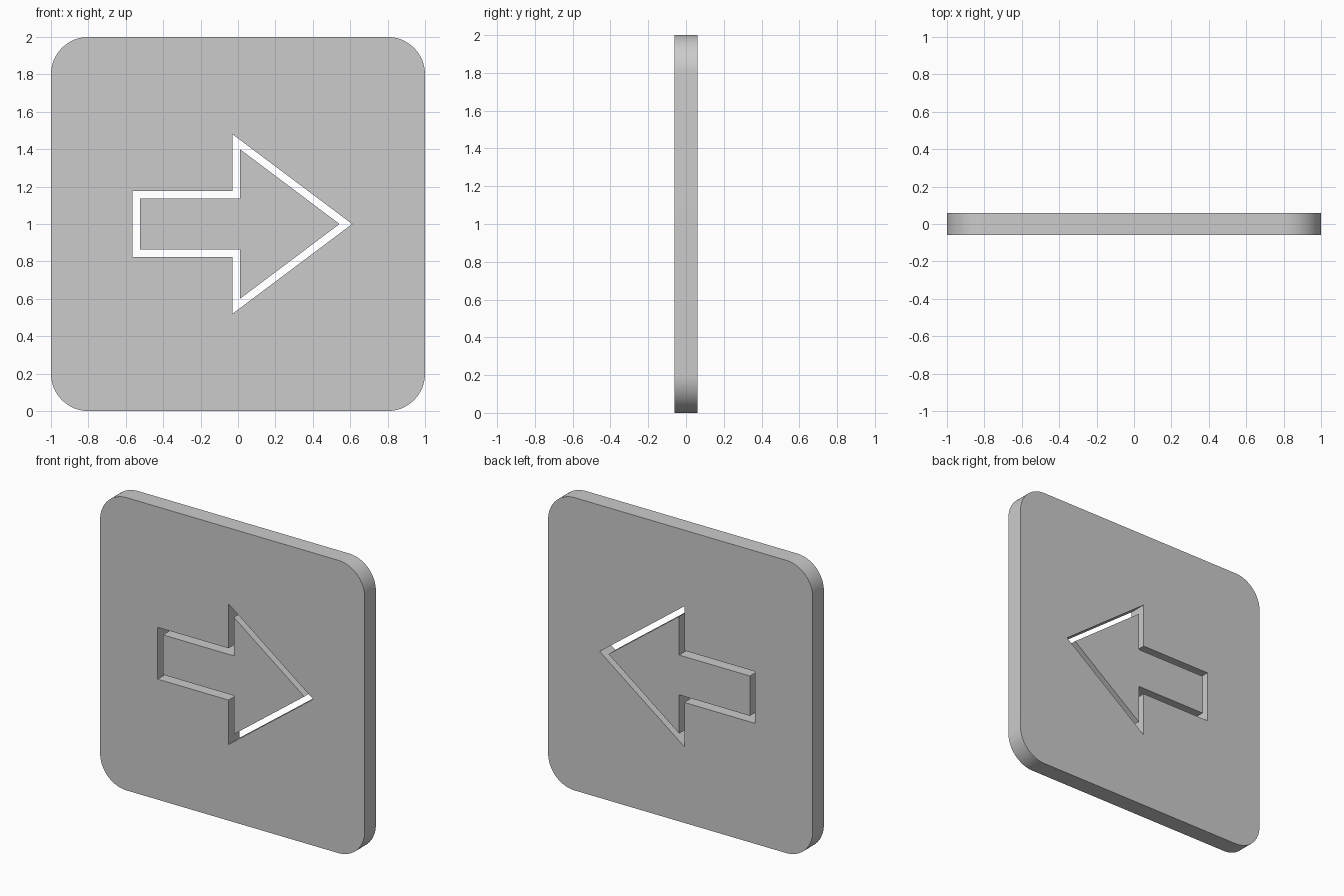
import bpy
import bmesh
from math import sin, cos, radians

if "Cube" in bpy.data.objects:
    bpy.data.objects.remove(bpy.data.objects["Cube"])

HALF_DEPTH = 0.06


def rounded_square(half, radius, steps):
    """Outline centred on (0, 1) in the xz plane."""
    points = []
    c = half - radius
    for i, (sx, sz) in enumerate([(1, 1), (-1, 1), (-1, -1), (1, -1)]):
        for k in range(steps + 1):
            a = radians(90 * (i + k / steps))
            points.append((sx * c + radius * cos(a), 1 + sz * c + radius * sin(a)))
    return points


def arrow(tail, neck, tip, shaft, head):
    """Right-pointing arrow, mirrored about z = 1."""
    upper = [(tail, shaft), (neck, shaft), (neck, head)]
    return ([(x, 1 + z) for x, z in upper] + [(tip, 1)]
            + [(x, 1 - z) for x, z in reversed(upper)])


def slab(name, *outlines):
    """Fill the outlines (later ones are holes) and give them depth."""
    bm = bmesh.new()
    edges = []
    for points in outlines:
        verts = [bm.verts.new((x, -HALF_DEPTH, z)) for x, z in points]
        edges += [bm.edges.new((v, verts[i - 1])) for i, v in enumerate(verts)]
    bmesh.ops.triangle_fill(bm, use_beauty=True, use_dissolve=False, edges=edges)
    result = bmesh.ops.extrude_face_region(bm, geom=bm.faces[:])
    moved = [g for g in result["geom"] if isinstance(g, bmesh.types.BMVert)]
    bmesh.ops.translate(bm, verts=moved, vec=(0, 2 * HALF_DEPTH, 0))
    bmesh.ops.recalc_face_normals(bm, faces=bm.faces[:])
    mesh = bpy.data.meshes.new(name)
    bm.to_mesh(mesh)
    bm.free()
    obj = bpy.data.objects.new(name, mesh)
    bpy.context.collection.objects.link(obj)
    bpy.ops.object.select_all(action='DESELECT')
    obj.select_set(True)
    bpy.context.view_layer.objects.active = obj
    bpy.ops.object.shade_smooth_by_angle(angle=radians(30))
    return obj


# Rounded plate with an arrow-shaped opening
slab("plate", rounded_square(1.0, 0.2, 16),
     arrow(-0.565, -0.03, 0.61, 0.177, 0.48))

# Smaller arrow sitting loose inside the opening
slab("arrow", arrow(-0.525, 0.01, 0.543, 0.136, 0.4))
